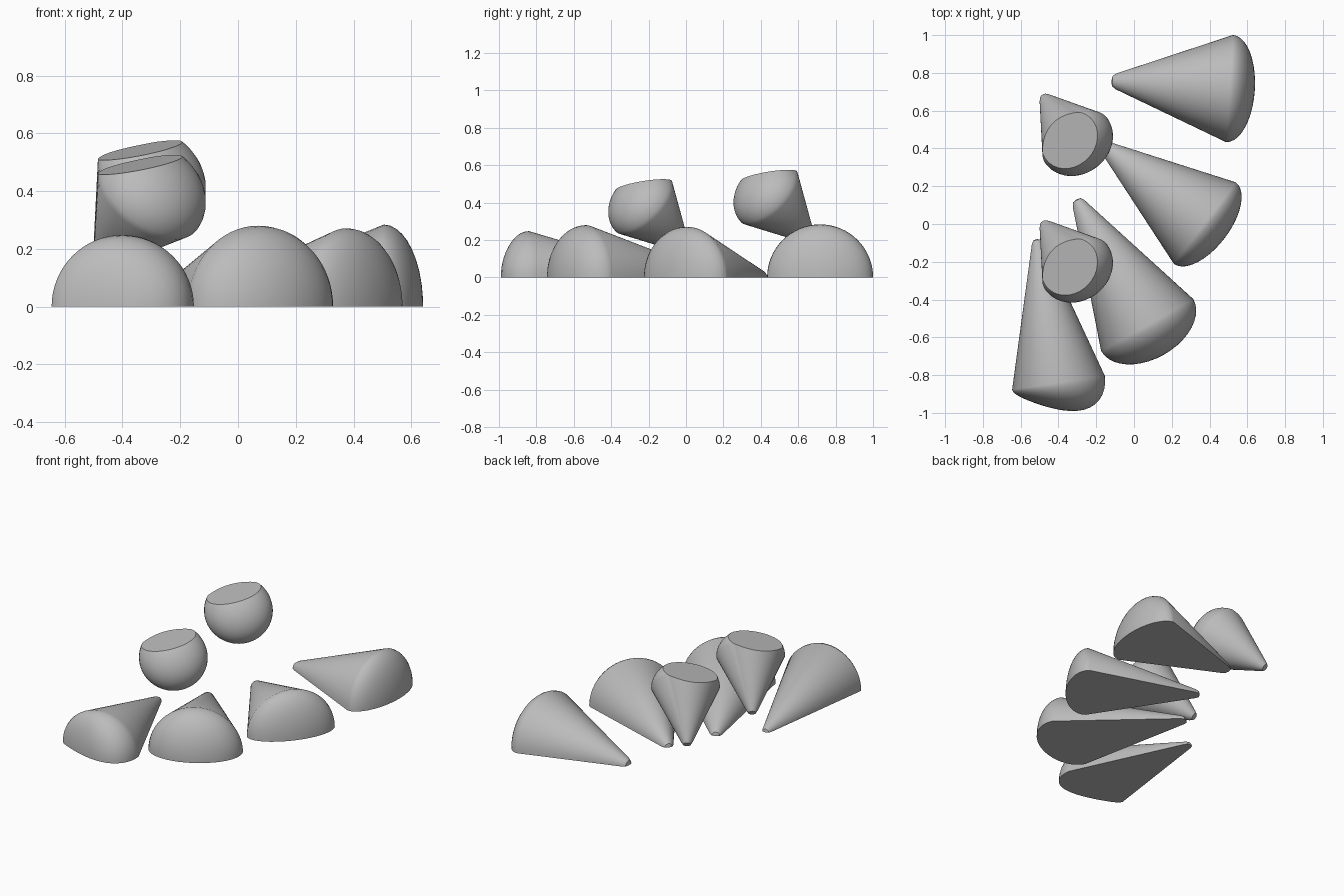
import bpy
import bmesh
import math
from mathutils import Vector

cube = bpy.data.objects.get("Cube")
if cube:
    bpy.data.objects.remove(cube, do_unlink=True)

# Single plain material
grey = bpy.data.materials.new("plain_grey")
grey.use_nodes = True
grey.diffuse_color = (0.5, 0.5, 0.5, 1)
grey.node_tree.nodes["Principled BSDF"].inputs["Base Color"].default_value = (0.5, 0.5, 0.5, 1)

SIDES = 64
DOME_STEPS = 10


def domed_cone(name, tip, centre, radius, tip_radius, dome, cut_point, cut_normal, skew=0.0):
    """Round-tipped cone with a domed wide end, trimmed by a plane.

    The cut normal points towards the side that is kept.
    """
    tip, centre = Vector(tip), Vector(centre)
    axis = (centre - tip).normalized()
    length = (centre - tip).length
    side = Vector((0, 0, 1)).cross(axis).normalized()
    up = axis.cross(side)

    # Profile as (distance along axis, radius, amount of dome skew)
    profile = [(0.005, tip_radius * 0.65, 0), (0.025, tip_radius, 0)]
    profile.append((length, radius, 0))
    for i in range(1, DOME_STEPS):
        a = math.pi / 2 * i / DOME_STEPS
        profile.append((length + dome * math.sin(a), radius * math.cos(a), math.sin(a)))

    bm = bmesh.new()
    rings = []
    for along, r, bend in profile:
        ring = []
        for k in range(SIDES):
            t = 2 * math.pi * k / SIDES
            lateral = r * math.cos(t)
            forward = along + skew * lateral * bend
            ring.append(bm.verts.new(tip + axis * forward + side * lateral + up * r * math.sin(t)))
        rings.append(ring)
    for low, high in zip(rings, rings[1:]):
        for k in range(SIDES):
            n = (k + 1) % SIDES
            bm.faces.new((low[k], low[n], high[n], high[k]))
    for ring, along in ((rings[0], 0.0), (rings[-1], length + dome)):
        pole = bm.verts.new(tip + axis * along)
        for k in range(SIDES):
            bm.faces.new((ring[k], ring[(k + 1) % SIDES], pole))

    # Flat trimmed face
    bmesh.ops.bisect_plane(bm, geom=bm.verts[:] + bm.edges[:] + bm.faces[:], dist=1e-5,
                           plane_co=cut_point, plane_no=cut_normal, clear_inner=True)
    bmesh.ops.holes_fill(bm, edges=[e for e in bm.edges if e.is_boundary], sides=0)
    bmesh.ops.recalc_face_normals(bm, faces=bm.faces[:])

    mesh = bpy.data.meshes.new(name)
    bm.to_mesh(mesh)
    bm.free()
    mesh.materials.append(grey)
    obj = bpy.data.objects.new(name, mesh)
    bpy.context.collection.objects.link(obj)
    bpy.ops.object.select_all(action='DESELECT')
    obj.select_set(True)
    bpy.context.view_layer.objects.active = obj
    bpy.ops.object.shade_smooth_by_angle(angle=math.radians(35))
    return obj


# Half cones lying on the ground: name, tip, wide end, radius, tip radius, dome, skew
LYING = [
    ("front_half_cone", (-0.515, -0.08), (-0.40, -0.84), 0.248, 0.03, 0.148, 0.3),
    ("second_half_cone", (-0.305, 0.13), (0.07, -0.535), 0.28, 0.036, 0.18, 0),
    ("third_half_cone", (-0.17, 0.42), (0.375, 0.005), 0.271, 0.036, 0.132, 0),
    ("back_half_cone", (-0.12, 0.757), (0.505, 0.717), 0.284, 0.042, 0.135, 0),
]
for name, tip, centre, radius, tip_radius, dome, skew in LYING:
    domed_cone(name, (*tip, 0), (*centre, 0), radius, tip_radius, dome,
               (0, 0, 0), (0, 0, 1), skew)

# Two raised cones with the top of the dome sliced off
for name, shift in (("front_raised_cone", Vector((0, 0, 0))),
                    ("back_raised_cone", Vector((0, 0.67, 0.05)))):
    domed_cone(name, Vector((-0.48, 0.005, 0.145)) + shift, Vector((-0.305, -0.23, 0.387)) + shift,
               0.203, 0.035, 0.155, Vector((-0.21, -0.1, 0.53)) + shift, (0.17, 0.13, -1))
